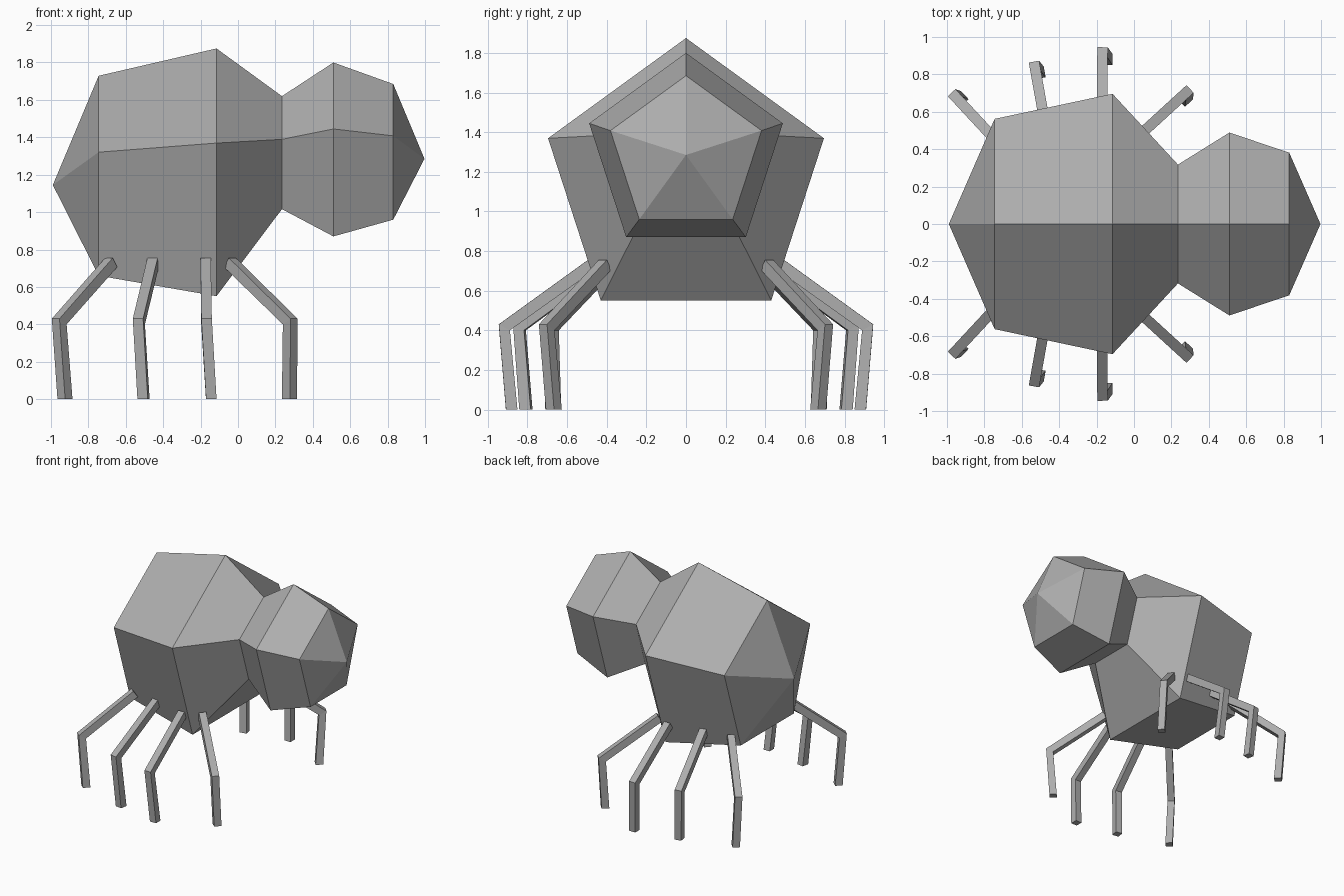
import bpy, bmesh, math
from mathutils import Vector

if "Cube" in bpy.data.objects:
    bpy.data.objects.remove(bpy.data.objects["Cube"])

grey = bpy.data.materials.new("plain grey")
grey.diffuse_color = (0.42, 0.42, 0.42, 1)
grey.use_nodes = True
grey.node_tree.nodes["Principled BSDF"].inputs["Base Color"].default_value = grey.diffuse_color


def finish(name, bm):
    bmesh.ops.recalc_face_normals(bm, faces=bm.faces[:])
    mesh = bpy.data.meshes.new(name)
    bm.to_mesh(mesh)
    bm.free()
    mesh.materials.append(grey)
    obj = bpy.data.objects.new(name, mesh)
    bpy.context.collection.objects.link(obj)
    return obj


def bridge(bm, a, b):
    n = len(a)
    for i in range(n):
        bm.faces.new((a[i], a[(i + 1) % n], b[(i + 1) % n], b[i]))


# Body and head: one five-sided hull with pointed ends (x, centre z, radius)
rings = [(-0.745, 1.138, 0.591), (-0.115, 1.143, 0.732), (0.235, 1.286, 0.334),
         (0.51, 1.286, 0.514), (0.83, 1.284, 0.401)]
bm = bmesh.new()
loops = []
for x, z, r in rings:
    angles = [math.tau * i / 5 for i in range(5)]
    loops.append([bm.verts.new((x, r * math.sin(a), z + r * math.cos(a))) for a in angles])
for a, b in zip(loops, loops[1:]):
    bridge(bm, a, b)
for loop, tip in ((loops[0], (-0.99, 0, 1.145)), (loops[-1], (0.997, 0, 1.285))):
    t = bm.verts.new(tip)
    for i in range(5):
        bm.faces.new((loop[i], loop[(i + 1) % 5], t))
finish("body_and_head", bm)


# Legs: square bars bent at the knee, mirrored to both sides
def leg(name, hip, knee, foot, side):
    hip, knee, foot = (Vector((p[0], p[1], 0)) for p in (hip, knee, foot))
    d = (knee - hip).normalized()
    s = Vector((-d.y, d.x, 0)) * 0.028
    up = Vector((0, 0, 1))
    # outer and inner edge points at hip, knee and foot
    sections = [(hip + up * 0.755, hip - d * 0.035 + up * 0.706),
                (knee + up * 0.43, knee - d * 0.056 + up * 0.40),
                (foot + d * 0.029, foot - d * 0.029)]
    bm = bmesh.new()
    loops = []
    for o, i in sections:
        pts = (o + s, o - s, i - s, i + s)
        loops.append([bm.verts.new((p.x, p.y * side, p.z)) for p in pts])
    for a, b in zip(loops, loops[1:]):
        bridge(bm, a, b)
    bm.faces.new(loops[0])
    bm.faces.new(loops[-1])
    finish(name, bm)


legs = {
    "rear_leg": ((-0.69, 0.395), (-0.975, 0.702), (-0.925, 0.67)),
    "mid_rear_leg": ((-0.457, 0.43), (-0.535, 0.868), (-0.505, 0.808)),
    "mid_front_leg": ((-0.173, 0.495), (-0.168, 0.945), (-0.143, 0.88)),
    "front_leg": ((-0.03, 0.42), (0.30, 0.722), (0.275, 0.667)),
}
for name, (hip, knee, foot) in legs.items():
    for side, label in ((1, "left"), (-1, "right")):
        leg(f"{name}_{label}", hip, knee, foot, side)
